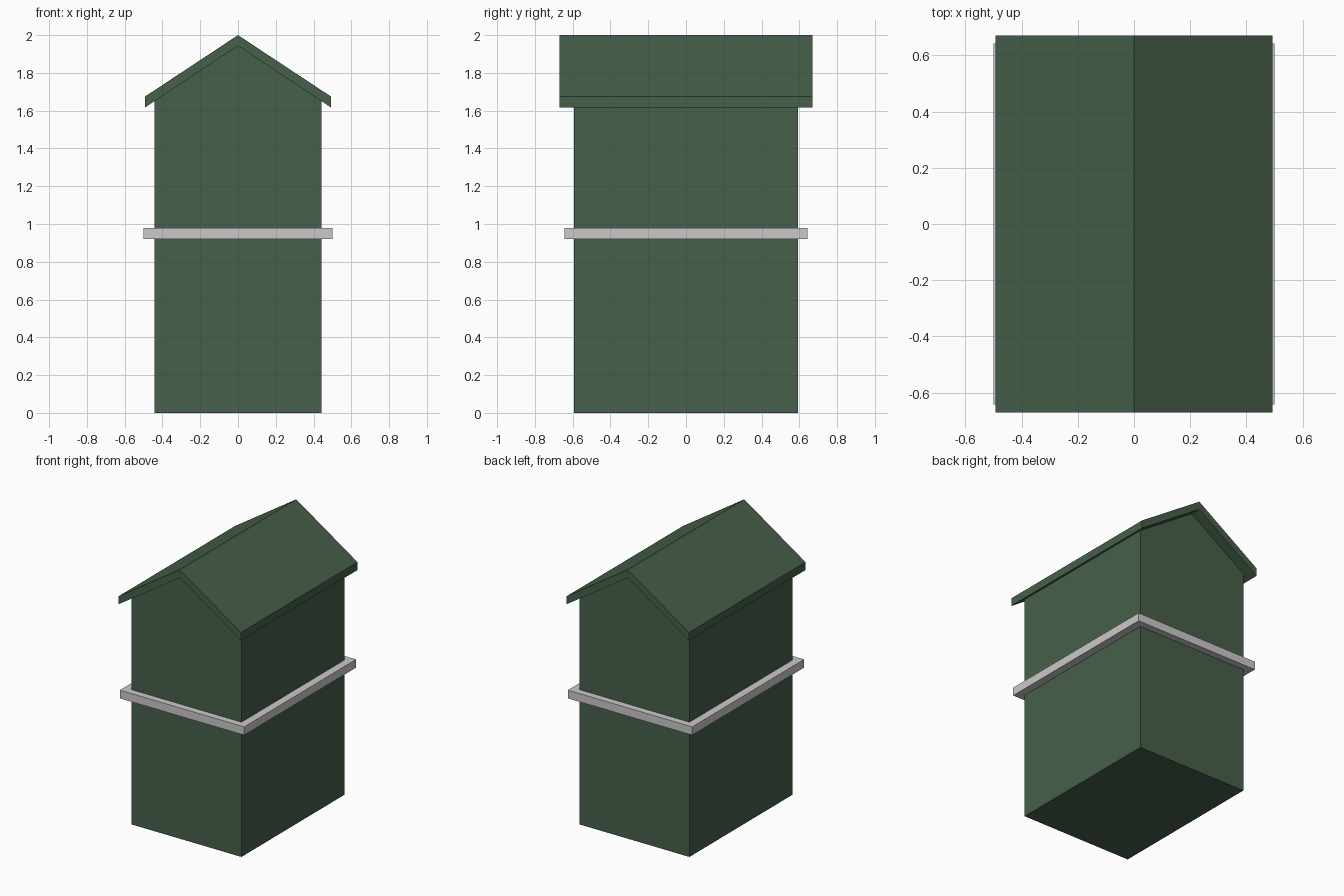
import bpy, bmesh

if "Cube" in bpy.data.objects:
    bpy.data.objects.remove(bpy.data.objects["Cube"])


def material(name, rgb):
    m = bpy.data.materials.new(name)
    m.diffuse_color = (*rgb, 1)
    m.use_nodes = True
    m.node_tree.nodes["Principled BSDF"].inputs["Base Color"].default_value = m.diffuse_color
    return m


def prism(name, profile, half_depth, mat):
    """Extrude an x-z profile along y, centred on y = 0."""
    bm = bmesh.new()
    face = bm.faces.new([bm.verts.new((x, -half_depth, z)) for x, z in profile])
    ext = bmesh.ops.extrude_face_region(bm, geom=[face])
    verts = [g for g in ext["geom"] if isinstance(g, bmesh.types.BMVert)]
    bmesh.ops.translate(bm, verts=verts, vec=(0, 2 * half_depth, 0))
    bmesh.ops.recalc_face_normals(bm, faces=bm.faces)
    mesh = bpy.data.meshes.new(name)
    bm.to_mesh(mesh)
    bm.free()
    mesh.materials.append(mat)
    obj = bpy.data.objects.new(name, mesh)
    bpy.context.collection.objects.link(obj)
    return obj


green = material("dark green", (0.061, 0.115, 0.068))
grey = material("light grey", (0.6, 0.58, 0.58))

ridge, eave, thick, overhang = 2.0, 1.675, 0.058, 0.492
slope = (ridge - eave) / overhang

# Walls with gabled ends
w = 0.443
wall_top = ridge - thick - w * slope
prism("walls", [(-w, 0), (w, 0), (w, wall_top), (0, ridge - thick), (-w, wall_top)],
      0.593, green)

# Overhanging pitched roof
prism("roof", [(-overhang, eave - thick), (0, ridge - thick), (overhang, eave - thick),
               (overhang, eave), (0, ridge), (-overhang, eave)], 0.67, green)

# Horizontal band around the middle
prism("band", [(-0.5, 0.92), (0.5, 0.92), (0.5, 0.98), (-0.5, 0.98)], 0.643, grey)
